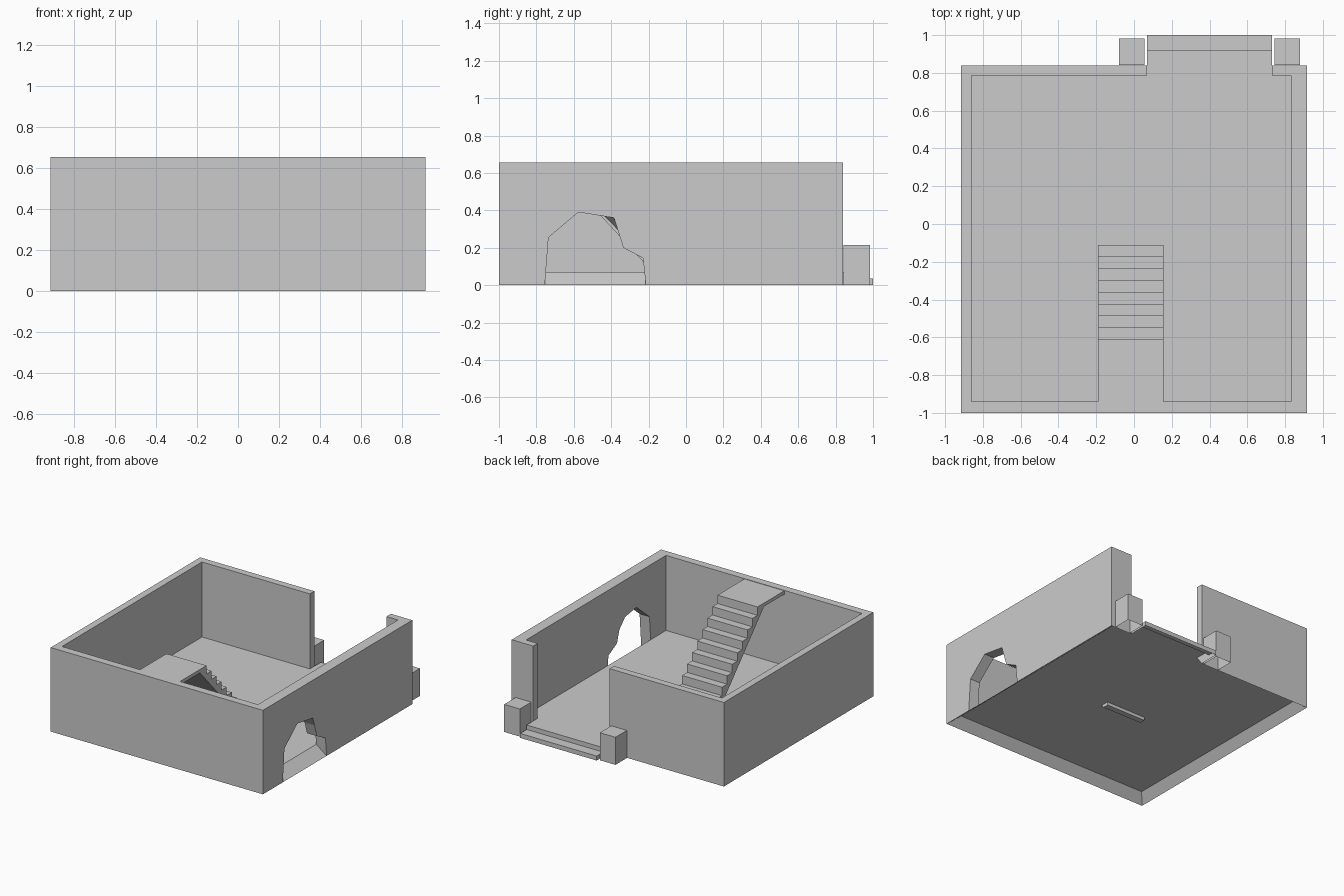
import bpy, bmesh
from mathutils import Vector

if "Cube" in bpy.data.objects:
    bpy.data.objects.remove(bpy.data.objects["Cube"])

OUT = (-0.915, 0.915, -1.0, 0.84)     # outer x0, x1, y0, y1
INN = (-0.86, 0.83, -0.94, 0.785)     # inner x0, x1, y0, y1
H, FLOOR = 0.655, 0.07
GAP0, GAP1 = 0.07, 0.73               # entrance in the back wall


def make(name, faces, up=False):
    """Mesh from a list of faces given as point lists."""
    bm = bmesh.new()
    for f in faces:
        bm.faces.new([bm.verts.new(p) for p in f])
    bmesh.ops.remove_doubles(bm, verts=bm.verts, dist=1e-5)
    if up:
        for f in bm.faces:
            f.normal_update()
            if f.normal.z < 0:
                f.normal_flip()
    else:
        bmesh.ops.recalc_face_normals(bm, faces=bm.faces)
    me = bpy.data.meshes.new(name)
    bm.to_mesh(me)
    bm.free()
    ob = bpy.data.objects.new(name, me)
    bpy.context.collection.objects.link(ob)
    return ob


def loft(name, a, b, skip=()):
    """Join two matching outlines; skip lists side edges left open."""
    n = len(a)
    sides = [[a[i], a[(i + 1) % n], b[(i + 1) % n], b[i]]
             for i in range(n) if i not in skip]
    return make(name, [a, b] + sides)


def wall(name, outline, axis, side, inner_fix=None, skip=()):
    """Wall with mitred ends: outline is (position along wall, z)."""
    k = 2 if axis == 'x' else 0        # limits along the wall
    lo, hi = INN[k], INN[k + 1]
    d = (0 if axis == 'x' else 2) + side

    def place(s, z, w):
        return (w, s, z) if axis == 'x' else (s, w, z)
    a = [place(s, z, OUT[d]) for s, z in outline]
    inner = inner_fix or outline
    b = [place(min(max(s, lo), hi), max(z, FLOOR), INN[d]) for s, z in inner]
    return loft(name, a, b, skip)


def box(name, x0, x1, y0, y1, z1):
    """Open-bottomed block."""
    a = [(x0, y0, 0), (x1, y0, 0), (x1, y1, 0), (x0, y1, 0)]
    b = [(x, y, z1) for x, y, _ in a]
    sides = [[a[i], a[(i + 1) % 4], b[(i + 1) % 4], b[i]] for i in range(4)]
    return make(name, [b] + sides)


def extrude_x(name, prof, x0, x1, skip=()):
    return loft(name, [(x0, y, z) for y, z in prof],
                [(x1, y, z) for y, z in prof], skip)


def rect(s0, s1):
    return [(s0, 0), (s1, 0), (s1, H), (s0, H)]


# Plain walls (front, left) and the two halves of the back wall
wall("front_wall", rect(OUT[0], OUT[1]), 'y', 0, skip=(0, 1, 3))
wall("left_wall", rect(OUT[2], OUT[3]), 'x', 0, skip=(0, 1, 3))
wall("back_wall_left", rect(OUT[0], GAP0), 'y', 1, skip=(0, 3))
wall("back_wall_right", rect(GAP1, OUT[1]), 'y', 1, skip=(0, 1))

# Right wall with a rough broken opening
hole = [(-0.755, 0), (-0.735, 0.255), (-0.575, 0.39), (-0.385, 0.36),
        (-0.365, 0.296), (-0.335, 0.2), (-0.23, 0.145), (-0.215, 0)]
outer = [(OUT[2], 0)] + hole + [(OUT[3], 0), (OUT[3], H), (OUT[2], H)]
inner = list(outer)
inner[1], inner[8] = (-0.75, FLOOR), (-0.222, FLOOR)
inner[4] = (-0.435, 0.368)
wall("right_wall", outer, 'x', 1, inner, skip=(0, 8, 9, 11))

# Floor sheet with a sloped skirt running under the walls
x0, x1, y0, y1 = INN
X0, X1, Y0, Y1 = OUT
F = FLOOR
make("floor", [
    [(x0, y0, F), (x1, y0, F), (x1, y1, F), (GAP1, y1, F), (GAP0, y1, F), (x0, y1, F)],
    [(X0, Y0, 0), (X1, Y0, 0), (x1, y0, F), (x0, y0, F)],
    [(X1, Y0, 0), (X1, Y1, 0), (x1, y1, F), (x1, y0, F)],
    [(X0, Y1, 0), (X0, Y0, 0), (x0, y0, F), (x0, y1, F)],
    [(X0, Y1, 0), (GAP0, Y1, 0), (GAP0, y1, F), (x0, y1, F)],
    [(GAP1, Y1, 0), (X1, Y1, 0), (x1, y1, F), (GAP1, y1, F)],
], up=True)

# Entrance steps, hollow underneath
extrude_x("entrance_steps", [(0.785, F), (0.92, F), (0.92, 0.035), (1.0, 0.035),
                             (1.0, 0), (0.84, 0)], GAP0, GAP1, skip=(4, 5))

# Entrance posts
for name, px in (("left_post", -0.08), ("right_post", 0.745)):
    box(name, px, px + 0.135, 0.843, 0.983, 0.215)

# Inner staircase: eight treads, landing and sloped underside
prof, base, n = [(-0.11, 0.045)], 0.062, 9
rise, run = (0.652 - base) / n, 0.5 / 8
for i in range(n):
    y = -0.11 - i * run
    if i:
        prof.append((y, base + i * rise))
    prof.append((y, base + (i + 1) * rise))
prof += [(-0.94, 0.652), (-0.94, 0.625), (-0.69, 0.625), (-0.155, 0.045)]
extrude_x("staircase", prof, -0.19, 0.155)
